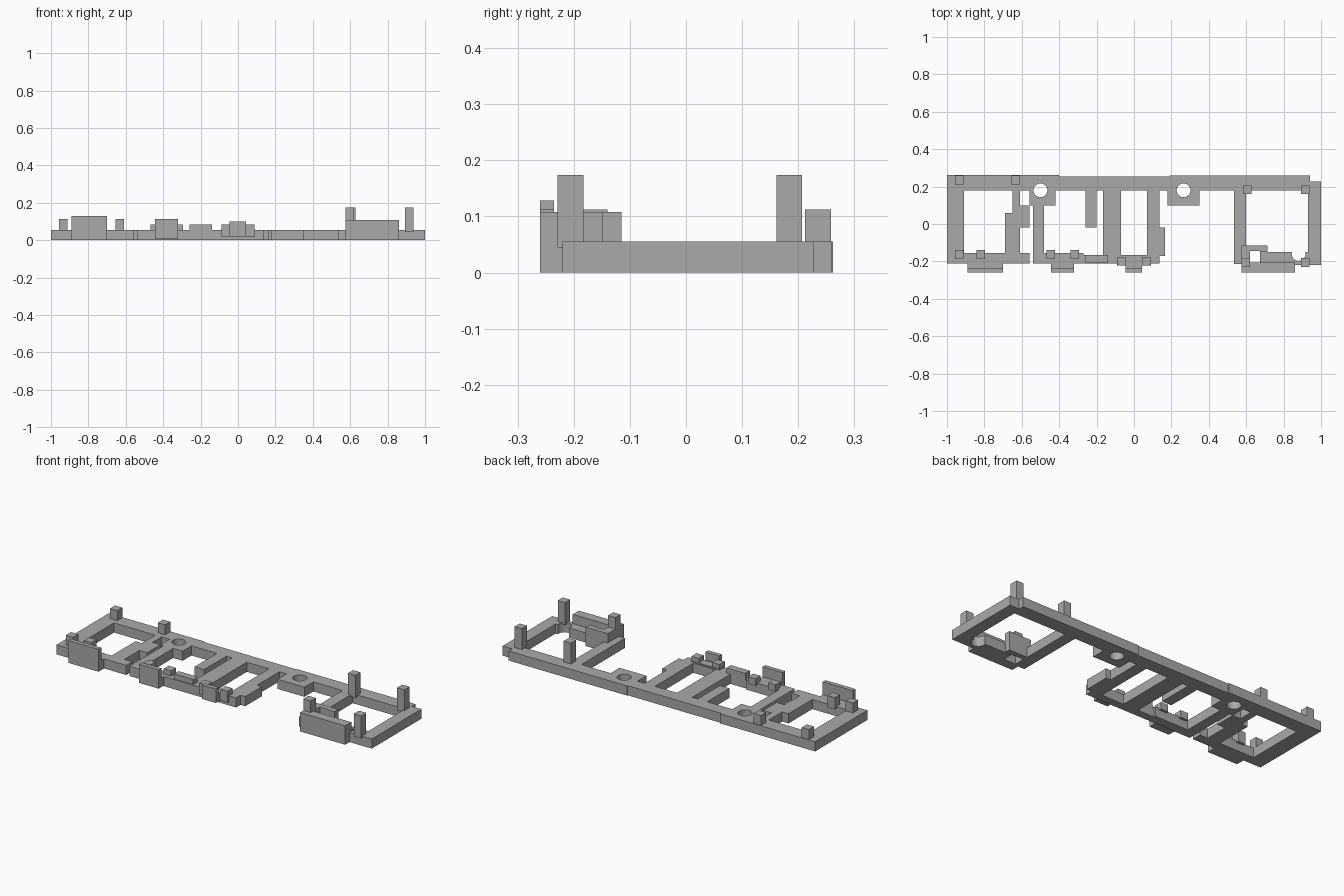
import bpy, bmesh

cube = bpy.data.objects.get("Cube")
if cube:
    bpy.data.objects.remove(cube, do_unlink=True)

GREY = (0.4, 0.4, 0.4, 1)
mat = bpy.data.materials.new("plain grey")
mat.use_nodes = True
mat.diffuse_color = GREY
mat.node_tree.nodes["Principled BSDF"].inputs["Base Color"].default_value = GREY
FRAME_H = 0.055


def add_object(name, bm):
    bmesh.ops.recalc_face_normals(bm, faces=bm.faces)
    mesh = bpy.data.meshes.new(name)
    bm.to_mesh(mesh)
    bm.free()
    mesh.materials.append(mat)
    obj = bpy.data.objects.new(name, mesh)
    bpy.context.collection.objects.link(obj)
    return obj


def slab(name, rects, z0, z1):
    """Merge rectangles (x0, x1, y0, y1) into one clean extruded plate."""
    xs = sorted({v for r in rects for v in r[:2]})
    ys = sorted({v for r in rects for v in r[2:]})
    bm = bmesh.new()
    verts = {}

    def vert(x, y):
        if (x, y) not in verts:
            verts[x, y] = bm.verts.new((x, y, z0))
        return verts[x, y]

    for xa, xb in zip(xs, xs[1:]):
        for ya, yb in zip(ys, ys[1:]):
            cx, cy = (xa + xb) / 2, (ya + yb) / 2
            if any(r[0] < cx < r[1] and r[2] < cy < r[3] for r in rects):
                bm.faces.new([vert(xa, ya), vert(xb, ya), vert(xb, yb), vert(xa, yb)])
    top = bmesh.ops.extrude_face_region(bm, geom=bm.faces[:], use_keep_orig=True)["geom"]
    moved = [v for v in top if isinstance(v, bmesh.types.BMVert)]
    bmesh.ops.translate(bm, verts=moved, vec=(0, 0, z1 - z0))
    return add_object(name, bm)


def post(name, x, y, height, size=0.046):
    h = size / 2
    return slab(name, [(x - h, x + h, y - h, y + h)], FRAME_H - 0.01, height)


# Flat frame: rails, window bars and screw bosses
frame = slab("frame", [
    (-1, -0.4, 0.18, 0.262), (-0.4, 0.19, 0.18, 0.255), (0.19, 0.94, 0.18, 0.26),
    (0.93, 1, -0.22, 0.228),                                   # right end
    (-1, -0.91, -0.21, 0.19), (-1, -0.56, -0.21, -0.155),      # left window
    (-0.69, -0.61, -0.17, 0.06), (-0.65, -0.61, 0.05, 0.19),
    (-0.62, -0.56, -0.02, 0.10), (-0.62, -0.56, -0.21, -0.17),
    (-0.56, -0.42, 0.10, 0.19), (-0.54, -0.48, -0.21, 0.11),   # left boss
    (-0.54, -0.27, -0.21, -0.155), (-0.28, 0.135, -0.21, -0.165),
    (-0.26, -0.20, -0.02, 0.19),
    (-0.165, -0.07, -0.17, 0.19), (0.07, 0.135, -0.17, 0.19),  # middle window
    (0.07, 0.165, -0.17, -0.02),
    (0.18, 0.35, 0.10, 0.19),                                  # right boss
    (0.535, 0.60, -0.215, 0.19), (0.59, 0.715, -0.145, -0.115),
    (0.675, 0.94, -0.21, -0.15), (0.575, 0.94, -0.22, -0.205),
], 0, FRAME_H)

# Screw holes
for x, y in [(-0.5, 0.18), (0.265, 0.18), (0.88, -0.16)]:
    bm = bmesh.new()
    bmesh.ops.create_cone(bm, cap_ends=True, segments=32, radius1=0.037, radius2=0.037, depth=0.4)
    bmesh.ops.translate(bm, verts=bm.verts, vec=(x, y, 0))
    cutter = add_object("hole_cutter", bm)
    cutter.hide_render = True
    cutter.hide_set(True)
    mod = frame.modifiers.new("hole", 'BOOLEAN')
    mod.object = cutter
    mod.operation = 'DIFFERENCE'
    mod.solver = 'EXACT'
bpy.context.view_layer.objects.active = frame
for mod in list(frame.modifiers):
    bpy.ops.object.modifier_apply(modifier=mod.name)
for obj in [o for o in bpy.data.objects if o.name.startswith("hole_cutter")]:
    bpy.data.objects.remove(obj, do_unlink=True)

# Locating posts
for x in (-0.935, -0.632):
    post("short_back_post", x, 0.235, 0.112)
for x, y in [(0.606, 0.184), (0.916, 0.184), (0.597, -0.206), (0.916, -0.206)]:
    post("tall_post", x, y, 0.174)
for x in (-0.935, -0.82):
    post("left_window_post", x, -0.163, 0.112)
for x in (-0.445, -0.317):
    post("second_window_post", x, -0.163, 0.085)
for x in (-0.066, 0.066):
    post("middle_post", x, -0.2, 0.085)

# Front clips: a tall lip in front of a lower ledge
for name, x0, x1, base, top in [("left_clip", -0.89, -0.70, 0, 0.128),
                                ("second_clip", -0.445, -0.32, 0.005, 0.112),
                                ("middle_clip", -0.045, 0.042, 0.02, 0.1)]:
    slab(name + "_lip", [(x0, x1, -0.26, -0.235)], base, top)
    slab(name + "_ledge", [(x0, x1, -0.236, -0.205)], base, FRAME_H)
slab("middle_ledge", [(-0.09, 0.09, -0.222, -0.175)], 0.02, 0.06)
slab("raised_strip", [(-0.26, -0.14, -0.205, -0.165)], FRAME_H - 0.01, 0.085)

# Right front plate and corner bracket
slab("right_front_plate", [(0.575, 0.86, -0.26, -0.205)], 0, 0.108)
slab("corner_bracket", [(0.575, 0.715, -0.145, -0.115), (0.575, 0.62, -0.21, -0.115),
                        (0.675, 0.715, -0.15, -0.115)], FRAME_H - 0.01, 0.108)
